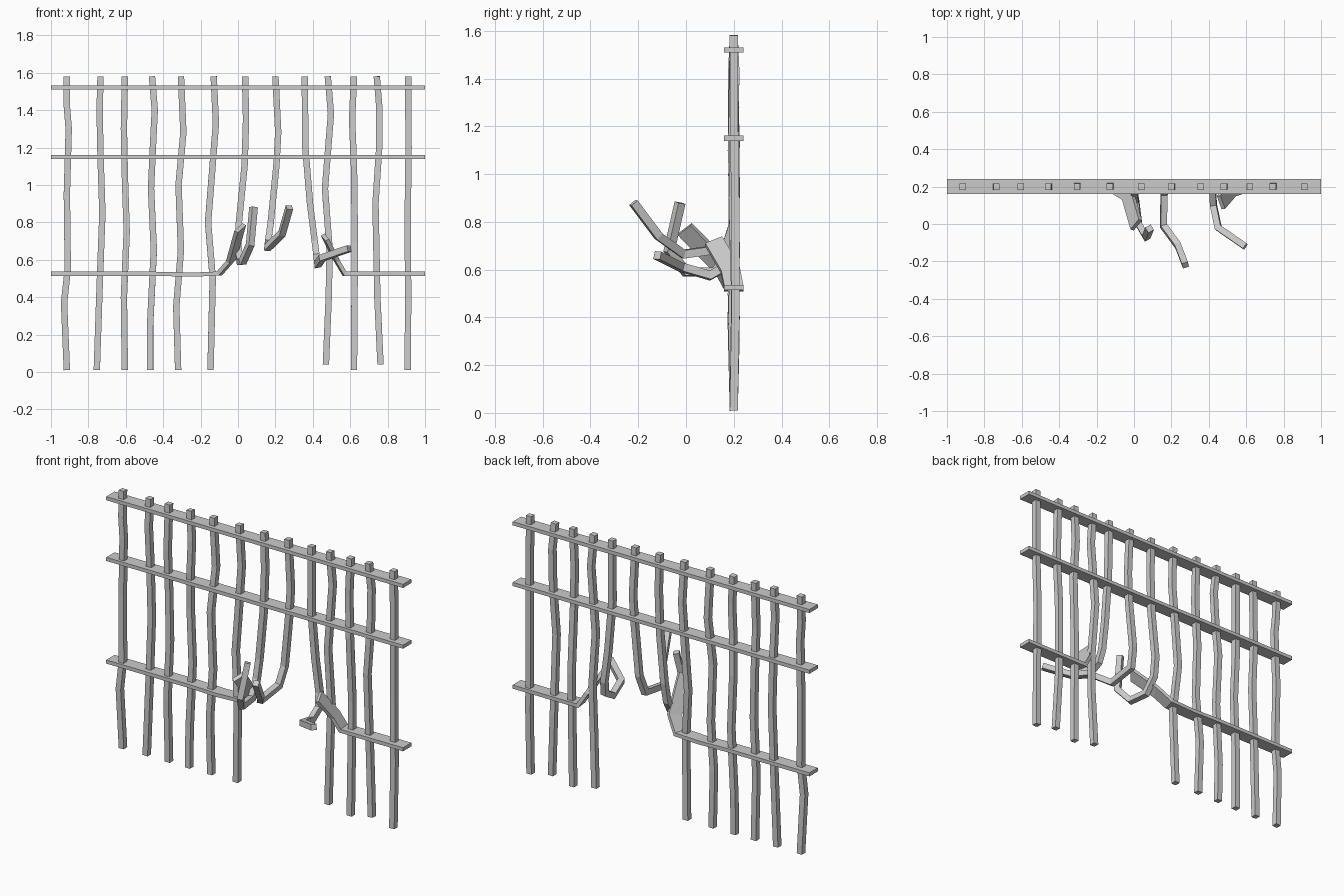
import bpy, random
from mathutils import Vector

if "Cube" in bpy.data.objects:
    bpy.data.objects.remove(bpy.data.objects["Cube"])

random.seed(4)
Y = 0.2  # plane of the fence


def sweep(name, pts, a, b):
    """Mitred rectangular sweep; a and b are the half-axes of the section."""
    pts = [Vector(p) for p in pts]
    a, b = Vector(a), Vector(b)
    dirs = [(q - p).normalized() for p, q in zip(pts, pts[1:])]
    ring = [pts[0] + c for c in (a + b, b - a, -a - b, a - b)]
    d0 = dirs[0]
    ring = [v - d0 * (v - pts[0]).dot(d0) for v in ring]
    verts, faces = list(ring), [(0, 1, 2, 3)]
    for i, d in enumerate(dirs):
        p = pts[i + 1]
        n = (d + dirs[i + 1]).normalized() if i + 1 < len(dirs) else d
        ring = [v + d * ((p - v).dot(n) / d.dot(n)) for v in ring]
        k = len(verts)
        verts += ring
        for j in range(4):
            m = (j + 1) % 4
            faces.append((k - 4 + j, k + j, k + m, k - 4 + m))
    k = len(verts) - 4
    faces.append((k + 3, k + 2, k + 1, k))
    mesh = bpy.data.meshes.new(name)
    mesh.from_pydata(verts, [], faces)
    mesh.update()
    obj = bpy.data.objects.new(name, mesh)
    bpy.context.collection.objects.link(obj)
    return obj


def bar(name, xz, tail=()):
    """Upright bar with slight depth wobble and an optional bent tail."""
    pts = []
    for i, (x, z) in enumerate(xz):
        wob = 0 if i in (0, len(xz) - 1) else random.uniform(-0.01, 0.01)
        pts.append((x, Y + wob, z))
    sweep(name, pts + list(tail), (0.017, 0, 0), (0, 0.017, 0))


# Whole upright bars
T = 1.58
whole = [
    [(-.915, T), (-.915, 1.42), (-.905, 1.3), (-.915, .95), (-.91, .55), (-.93, .37), (-.915, .01)],
    [(-.735, T), (-.74, 1.4), (-.735, 1.15), (-.725, .85), (-.74, .45), (-.755, .01)],
    [(-.605, T), (-.61, 1.3), (-.605, 1.05), (-.595, .75), (-.61, .4), (-.605, .01)],
    [(-.46, T), (-.445, 1.4), (-.455, 1.2), (-.465, .98), (-.45, .65), (-.47, .25), (-.47, .01)],
    [(-.305, T), (-.292, 1.28), (-.318, 1.0), (-.305, .65), (-.33, .35), (-.32, .01)],
    [(-.13, T), (-.118, 1.33), (-.14, 1.05), (-.16, .8), (-.135, .5), (-.147, .01)],
    [(.48, T), (.497, 1.38), (.465, .98), (.49, .65), (.485, .4), (.47, .04)],
    [(.62, T), (.61, 1.35), (.62, 1.1), (.625, .7), (.62, .01)],
    [(.742, T), (.755, 1.42), (.755, 1.2), (.735, .9), (.745, .4), (.762, .04)],
    [(.91, T), (.912, 1.2), (.907, .8), (.91, .4), (.907, .01)],
]
for i, path in enumerate(whole):
    bar(f"upright_bar_{i + 1}", path)

# Broken bars curling toward the front
bar("bent_bar_left", [(.038, T), (.043, 1.35), (.035, 1.1), (.005, .8)],
    [(0, .18, .68), (.01, .12, .59), (.025, 0, .59), (.065, -.07, .68), (.083, -.025, .88)])
bar("bent_bar_middle", [(.2, T), (.215, 1.28), (.205, 1.1), (.175, .8)],
    [(.16, .165, .69), (.158, -.01, .665), (.235, -.115, .74), (.275, -.22, .88)])
bar("bent_bar_right", [(.357, T), (.36, 1.2), (.385, .9), (.41, .7)],
    [(.42, .18, .62), (.425, .1, .575), (.45, -.02, .61), (.595, -.12, .66)])

# Whole cross rails
for name, z in (("top_rail", 1.52), ("middle_rail", 1.15)):
    sweep(name, [(-1, Y, z), (1, Y, z)], (0, .04, 0), (0, 0, .011))

# Lower rail, snapped in the middle with twisted ends
sweep("lower_rail_left", [(-1, Y, .525), (-.45, Y, .525), (-.25, Y, .52), (-.1, Y, .526),
      (-.035, .16, .6), (.012, -.005, .77)], (0, .04, 0), (0, 0, .011))
sweep("lower_rail_right", [(1, Y, .525), (.57, Y, .525), (.525, .185, .6),
      (.465, .115, .72)], (0, -.04, 0), (0, 0, .011))
